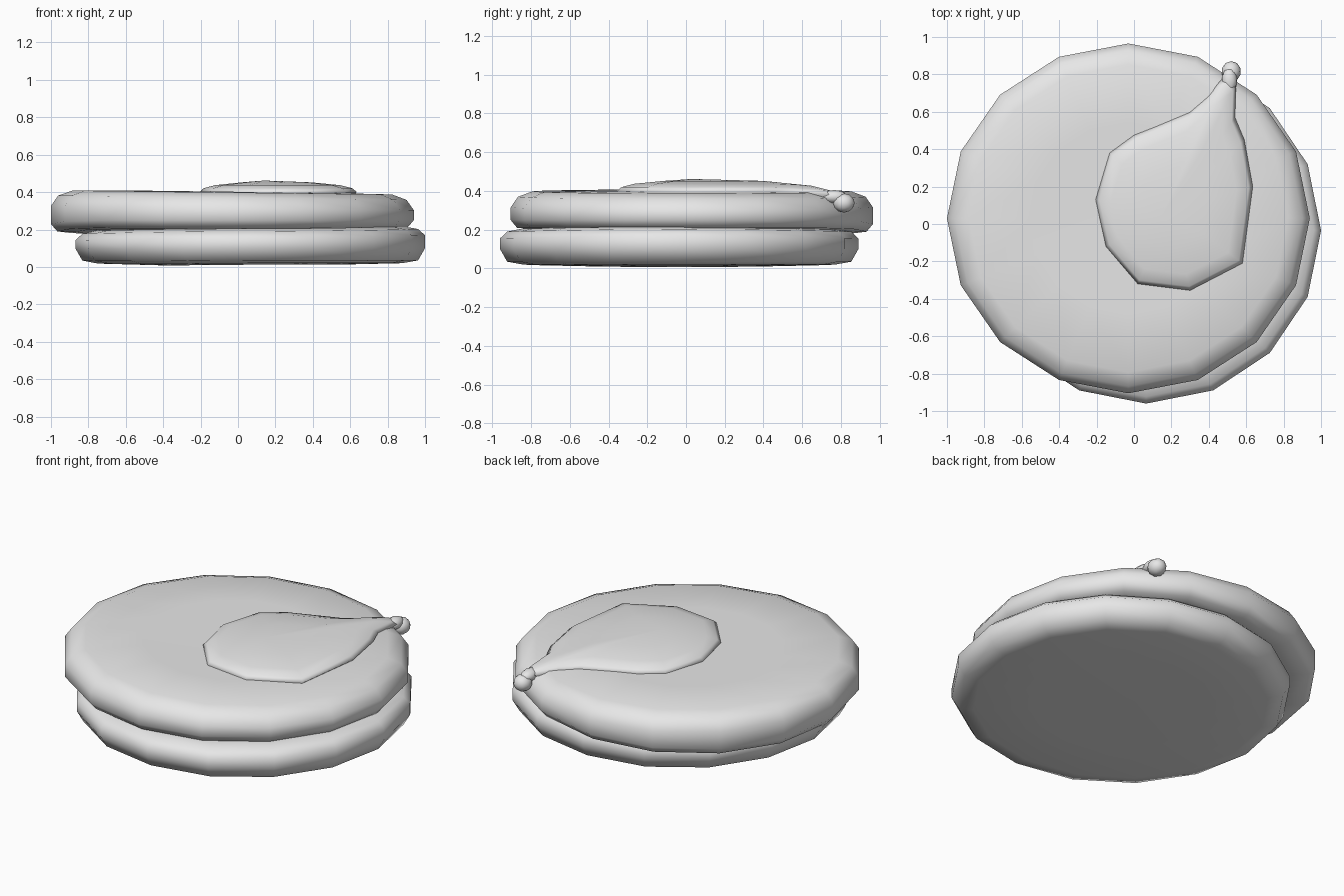
import bpy
import bmesh
from math import cos, sin, tau

old = bpy.data.objects.get("Cube")
if old:
    bpy.data.objects.remove(old, do_unlink=True)

grey = bpy.data.materials.new("light_grey")
grey.use_nodes = True
COLOUR = (0.8, 0.8, 0.8, 1)
grey.diffuse_color = COLOUR
grey.node_tree.nodes["Principled BSDF"].inputs["Base Color"].default_value = COLOUR


def finish(name, bm):
    bmesh.ops.recalc_face_normals(bm, faces=bm.faces)
    mesh = bpy.data.meshes.new(name)
    bm.to_mesh(mesh)
    bm.free()
    mesh.materials.append(grey)
    for face in mesh.polygons:
        face.use_smooth = True
    obj = bpy.data.objects.new(name, mesh)
    bpy.context.collection.objects.link(obj)
    return obj


def skin(name, rings):
    """Bridge closed rings of points; a one-point ring closes an end."""
    bm = bmesh.new()
    loops = [[bm.verts.new(p) for p in ring] for ring in rings]
    n = max(len(ring) for ring in rings)
    for a, b in zip(loops, loops[1:]):
        for i in range(n):
            j = (i + 1) % n
            if len(a) == 1:
                bm.faces.new((a[0], b[i], b[j]))
            elif len(b) == 1:
                bm.faces.new((a[i], a[j], b[0]))
            else:
                bm.faces.new((a[i], a[j], b[j], b[i]))
    return finish(name, bm)


def cake(name, centre, radii, profile, warp):
    rings = []
    for r, z in profile:
        count = 16 if r else 1
        ring = []
        for i in range(count):
            u, v = r * cos(tau * i / 16), r * sin(tau * i / 16)
            ring.append((centre[0] + radii[0] * u, centre[1] + radii[1] * v,
                         z + warp(u, v, z)))
        rings.append(ring)
    return skin(name, rings)


# Lower cake: softly rounded rim, nearly flat underside
cake("lower_cake", (0.065, -0.035), (0.935, 0.925),
     [(0, 0.2), (0.6, 0.205), (0.88, 0.205), (0.96, 0.19), (1, 0.155),
      (1, 0.1), (0.96, 0.035), (0.87, 0.02), (0.5, 0.012), (0, 0.012)],
     lambda u, v, z: 0.014 * u * abs(u) if z > 0.1 else -0.01 * max(0, -u) * (1 - u * u))

# Upper cake: shifted sideways, sagging where it overhangs
cake("upper_cake", (-0.03, 0.03), (0.97, 0.935),
     [(0, 0.39), (0.55, 0.402), (0.88, 0.398), (0.96, 0.37), (1, 0.315),
      (1, 0.25), (0.965, 0.21), (0.87, 0.203), (0.5, 0.205), (0, 0.205)],
     lambda u, v, z: (-0.012 * u if z > 0.3 else -0.03 * max(0, v - u - 0.3)))

# Syrup pool: teardrop outline domed towards its middle
outline = [(-0.205, 0.13), (-0.15, -0.12), (0.02, -0.32), (0.3, -0.355),
           (0.58, -0.21), (0.635, 0.2), (0.59, 0.45), (0.54, 0.57),
           (0.545, 0.74), (0.51, 0.79), (0.465, 0.77), (0.4, 0.69),
           (0.3, 0.6), (0.0, 0.475), (-0.13, 0.38)]
cx, cy = 0.2, 0.08
rings = []
for scale, z in [(0.95, 0.375), (1, 0.4), (0.95, 0.42), (0.8, 0.437), (0.45, 0.452)]:
    ring = []
    for x, y in outline:
        px, py = cx + (x - cx) * scale, cy + (y - cy) * scale
        ring.append((px, py, z - 0.1 * max(0, py - 0.5) ** 1.2))
    rings.append(ring)
skin("syrup_pool", rings + [[(0.14, 0.03, 0.462)]])

# Syrup drip: bead hanging over the rim, with a small neck above it
for name, place, size in [("drip_neck", (0.51, 0.765, 0.37), (0.042, 0.07, 0.035)),
                          ("drip_bead", (0.52, 0.815, 0.338), (0.052, 0.056, 0.05))]:
    bm = bmesh.new()
    bmesh.ops.create_icosphere(bm, subdivisions=2, radius=1)
    bmesh.ops.scale(bm, vec=size, verts=bm.verts)
    bmesh.ops.translate(bm, vec=place, verts=bm.verts)
    finish(name, bm)
